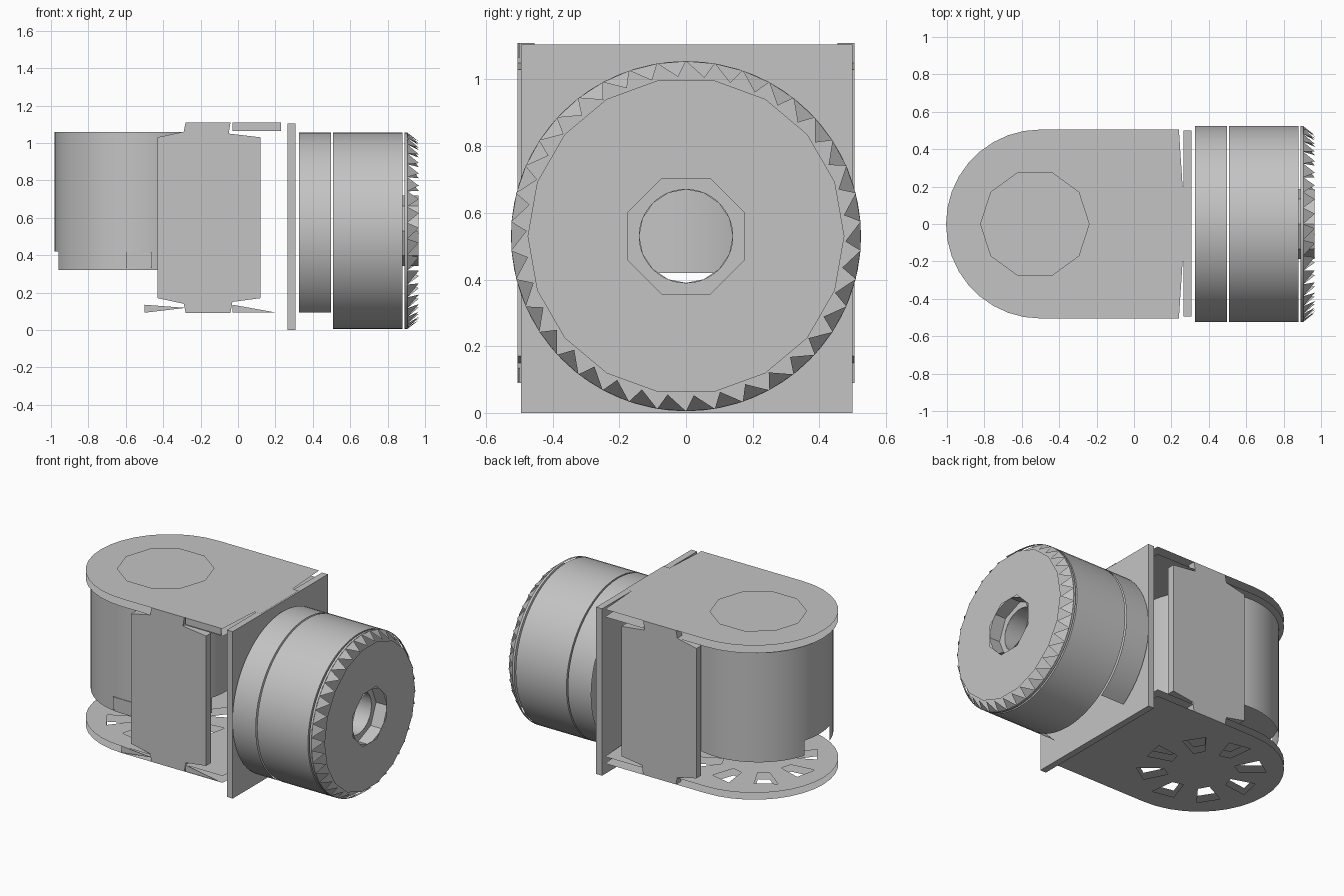
import bpy, bmesh, math
from mathutils import Matrix, Vector

cube = bpy.data.objects.get("Cube")
if cube:
    bpy.data.objects.remove(cube, do_unlink=True)

grey = bpy.data.materials.new("plain grey")
grey.use_nodes = True
grey.diffuse_color = (0.55, 0.55, 0.55, 1)
grey.node_tree.nodes["Principled BSDF"].inputs["Base Color"].default_value = (0.55, 0.55, 0.55, 1)

FLAT = Matrix.Identity(4)
FACING_X = Matrix(((0, 0, 1, 0), (1, 0, 0, 0), (0, 1, 0, 0), (0, 0, 0, 1)))    # local xy -> yz
FACING_Y = Matrix(((1, 0, 0, 0), (0, 0, -1, 0), (0, 1, 0, 0), (0, 0, 0, 1)))   # local xy -> xz
WHEEL_AXIS = Matrix.Translation((0, 0, 0.53)) @ Matrix.Rotation(math.pi / 2, 4, 'Y')
MOTOR_AXIS = Matrix.Translation((-0.53, 0, 0))


def finish(name, bm, smooth=False):
    mesh = bpy.data.meshes.new(name)
    bm.to_mesh(mesh)
    bm.free()
    mesh.materials.append(grey)
    ob = bpy.data.objects.new(name, mesh)
    bpy.context.collection.objects.link(ob)
    if smooth:
        bpy.ops.object.select_all(action='DESELECT')
        ob.select_set(True)
        bpy.context.view_layer.objects.active = ob
        bpy.ops.object.shade_smooth_by_angle(angle=math.radians(30))
    return ob


def circle(cx, cy, r, n, start=0.0, sweep=2 * math.pi):
    steps = n if sweep > 6 else n - 1
    return [(cx + r * math.cos(start + sweep * i / steps),
             cy + r * math.sin(start + sweep * i / steps)) for i in range(n)]


def plate(name, loops, level, thick=0, frame=FLAT):
    """Flat outline with holes, extruded when a thickness is given."""
    bm = bmesh.new()
    for loop in loops:
        vs = [bm.verts.new((x, y, level)) for x, y in loop]
        for a, b in zip(vs, vs[1:] + vs[:1]):
            bm.edges.new((a, b))
    bmesh.ops.triangle_fill(bm, use_beauty=True, use_dissolve=False,
                            edges=bm.edges[:], normal=(0, 0, 1))
    if thick:
        out = bmesh.ops.extrude_face_region(bm, geom=bm.faces[:], use_keep_orig=True)
        moved = [v for v in out["geom"] if isinstance(v, bmesh.types.BMVert)]
        bmesh.ops.translate(bm, verts=moved, vec=(0, 0, thick))
        bmesh.ops.recalc_face_normals(bm, faces=bm.faces[:])
    bm.transform(frame)
    return finish(name, bm)


def lathe(name, profile, frame, n=64, drop=None):
    """Surface of revolution from (radius, height) points."""
    bm = bmesh.new()
    rings = [[bm.verts.new((x, y, h)) for x, y in circle(0, 0, r, n)] for r, h in profile]
    for lo, hi in zip(rings, rings[1:]):
        for i in range(n):
            j = (i + 1) % n
            bm.faces.new((lo[i], lo[j], hi[j], hi[i]))
    bm.transform(frame)
    if drop:
        gone = [f for f in bm.faces if drop(f.calc_center_median())]
        bmesh.ops.delete(bm, geom=gone, context='FACES')
    return finish(name, bm, True)


# Bracket plates: rounded end, with a locking tab at the other end
outline = circle(-0.5, 0, 0.505, 19, math.pi / 2, math.pi)
outline += [(0.24, -0.505), (0.26, -0.2), (0.305, -0.2), (0.305, 0.2), (0.26, 0.2), (0.24, 0.505)]
plate("top_plate_outer", [outline, circle(-0.53, 0, 0.29, 10)], 1.11)
plate("top_plate_inner", [outline], 1.06)

# Spoke openings of the lower plate
openings = []
for k in range(8):
    turn = Matrix.Rotation(k * math.pi / 4, 2)
    quad = [(0.2, -0.03), (0.35, -0.08), (0.38, 0.06), (0.22, 0.04)]
    openings.append([(p.x - 0.52, p.y) for p in (turn @ Vector(q) for q in quad)])
for label, z in (("outer", 0.09), ("inner", 0.135)):
    plate("bottom_plate_" + label, [outline] + openings, z)

# Short edge strips of the plates
plate("top_edge_strip", [[(-0.03, 1.065), (0.23, 1.065), (0.23, 1.11), (-0.03, 1.11)]],
      0.5, 0.004, FACING_Y)
plate("bottom_edge_strip", [[(-0.03, 0.135), (-0.03, 0.092), (0.21, 0.092)]],
      0.5, 0.004, FACING_Y)
plate("bottom_edge_sliver", [[(-0.5, 0.135), (-0.5, 0.092), (-0.28, 0.118)]],
      0.5, 0.004, FACING_Y)

# Side plates with finger tabs
side = [(-0.43, 0.17), (-0.29, 0.14), (-0.28, 0.09), (-0.04, 0.09), (-0.03, 0.15), (0.12, 0.17),
        (0.12, 1.03), (-0.05, 1.05), (-0.04, 1.11), (-0.28, 1.11), (-0.29, 1.06), (-0.43, 1.03)]
for label, level in (("front", 0.455), ("back", -0.505)):
    plate(label + "_side_plate", [side], level, 0.05, FACING_Y)

# Square mounting plate
square = [(-0.495, 0.0), (0.5, 0.0), (0.5, 1.105), (-0.495, 1.105)]
plate("mounting_plate", [square, circle(0, 0.53, 0.14, 16)], 0.265, 0.043, FACING_X)

# Upright motor with a notched lower skirt
lathe("motor_body", [(0.05, 0.42), (0.45, 0.42), (0.45, 1.058)], MOTOR_AXIS)
lathe("motor_skirt", [(0.45, 0.32), (0.45, 0.42)], MOTOR_AXIS,
      drop=lambda c: abs(c.y) < 0.13)
plate("motor_connector", [[(-0.6, 0.33), (-0.46, 0.33), (-0.46, 0.415), (-0.6, 0.415)]],
      0.445, 0.008, FACING_Y)

# Drive motor: rear skirt, drum, bore
lathe("drum_skirt", [(0.525, 0.327), (0.525, 0.498)], WHEEL_AXIS,
      drop=lambda c: c.z < 0.085)
lathe("drum_body", [(0.14, 0.508), (0.525, 0.508), (0.525, 0.88), (0.14, 0.88)], WHEEL_AXIS)
lathe("drum_bore", [(0.14, 0.508), (0.14, 0.88)], WHEEL_AXIS, 24)

# End cap with an eight-sided hub opening
lathe("cap_rim", [(0.525, 0.89), (0.525, 0.905)], WHEEL_AXIS)
plate("end_cap", [circle(0, 0.53, 0.475, 18), circle(0, 0.53, 0.188, 8, math.pi / 8)],
      0.965, 0, FACING_X)
lathe("hub_wall", [(0.188, 0.88), (0.188, 0.965)], WHEEL_AXIS, 8)

# Ring of pointed teeth around the cap
bm = bmesh.new()
count = 38
base = circle(0, 0, 0.525, count)
tips = circle(0, 0, 0.478, count, math.pi / count * 0.6)
for i in range(count):
    a, b, tip = base[i], base[(i + 1) % count], tips[i]
    bm.faces.new([bm.verts.new((*p, h)) for p, h in ((a, 0.905), (b, 0.905), (tip, 0.967))])
bm.transform(WHEEL_AXIS)
finish("cap_teeth", bm)
